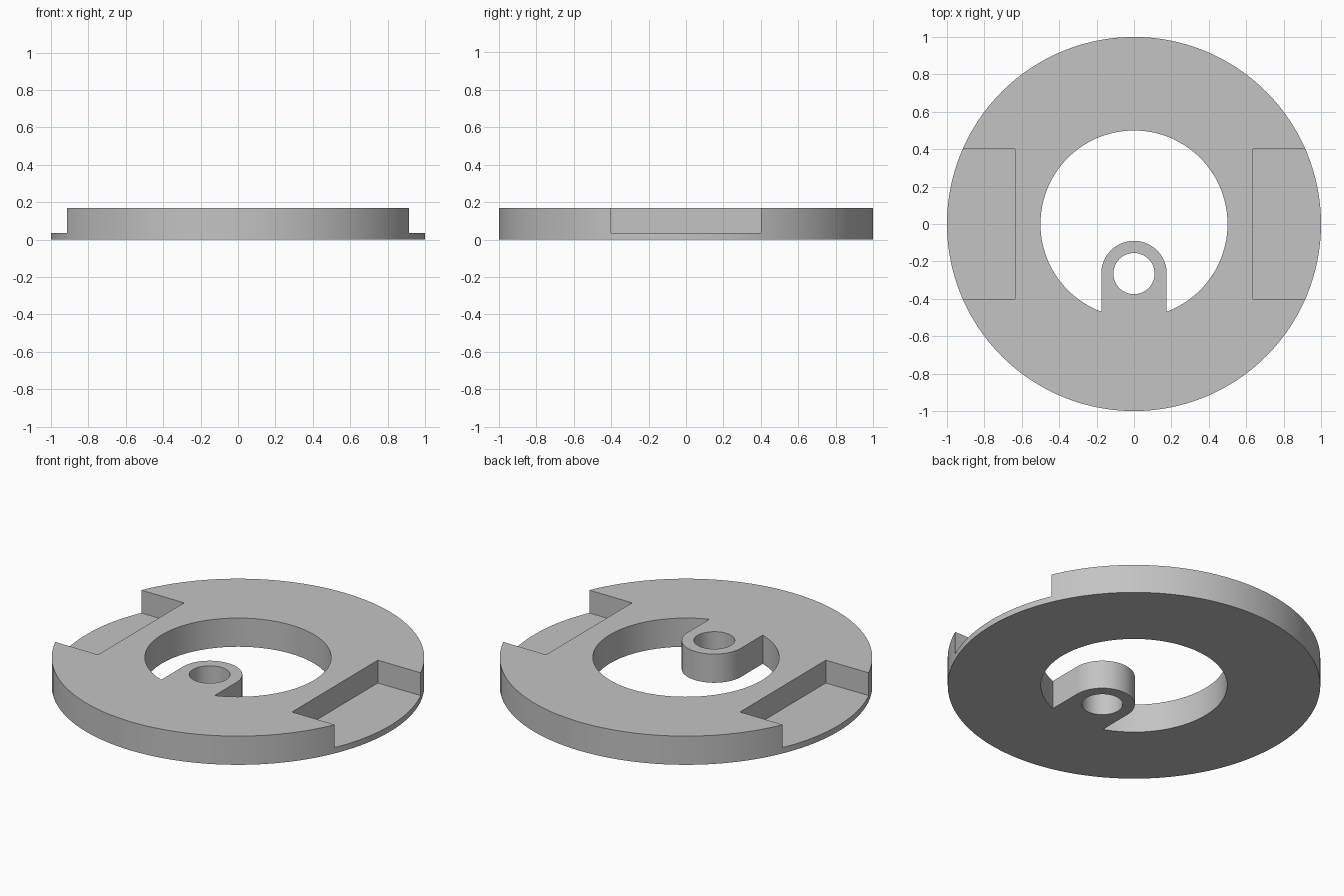
import bpy
import bmesh
from math import asin, cos, pi, radians, sin
from mathutils import Matrix

HEIGHT = 0.17
BORE_R = 0.5
TAB_R = 0.175
HOLE_R = 0.11
TAB_Y = -0.265
NOTCH_X = 0.635
NOTCH_HALF = 0.402
FLOOR = 0.035

if "Cube" in bpy.data.objects:
    bpy.data.objects.remove(bpy.data.objects["Cube"], do_unlink=True)

grey = bpy.data.materials.new("plain_grey")
grey.use_nodes = True
colour = (0.55, 0.55, 0.55, 1)
grey.diffuse_color = colour
grey.node_tree.nodes["Principled BSDF"].inputs["Base Color"].default_value = colour


def arc(radius, start, end, steps, y=0.0):
    """Points along an arc, both ends included."""
    angles = [start + (end - start) * i / steps for i in range(steps + 1)]
    return [(radius * cos(a), y + radius * sin(a)) for a in angles]


def circle(radius, steps, y=0.0):
    return arc(radius, 0, 2 * pi, steps, y)[:-1]


def make_object(name, bm):
    bmesh.ops.recalc_face_normals(bm, faces=bm.faces)
    mesh = bpy.data.meshes.new(name)
    bm.to_mesh(mesh)
    bm.free()
    mesh.materials.append(grey)
    obj = bpy.data.objects.new(name, mesh)
    bpy.context.collection.objects.link(obj)
    return obj


def extruded_plate(name, loops, height):
    """Fill an outline with holes, then extrude it upwards."""
    bm = bmesh.new()
    for loop in loops:
        verts = [bm.verts.new((x, y, 0)) for x, y in loop]
        for i, v in enumerate(verts):
            bm.edges.new((verts[i - 1], v))
    bmesh.ops.triangle_fill(bm, use_beauty=True, edges=bm.edges[:], normal=(0, 0, 1))
    top = bmesh.ops.extrude_face_region(bm, geom=bm.faces[:], use_keep_orig=True)
    moved = [g for g in top["geom"] if isinstance(g, bmesh.types.BMVert)]
    bmesh.ops.translate(bm, verts=moved, vec=(0, 0, height))
    return make_object(name, bm)


# Ring with a rounded, drilled tab reaching into the bore
gap = asin(TAB_R / BORE_R)
bore = arc(BORE_R, gap - pi / 2, 1.5 * pi - gap, 112)
bore += arc(TAB_R, pi, 0, 40, TAB_Y)
ring = extruded_plate("ring_with_tab",
                      [circle(1, 128), bore, circle(HOLE_R, 64, TAB_Y)], HEIGHT)

# Notch cutters on both sides
cutters = []
for side, name in ((1, "left_notch_cutter"), (-1, "right_notch_cutter")):
    bm = bmesh.new()
    place = Matrix.Translation((side * (NOTCH_X + 0.3), 0, FLOOR + 0.2))
    bmesh.ops.create_cube(bm, size=1,
                          matrix=place @ Matrix.Diagonal((0.6, 2 * NOTCH_HALF, 0.4, 1)))
    cutter = make_object(name, bm)
    cutter.hide_render = True
    cutters.append(cutter)
    cut = ring.modifiers.new(name, "BOOLEAN")
    cut.operation = "DIFFERENCE"
    cut.solver = "EXACT"
    cut.object = cutter

# Apply the cuts and smooth the round walls
bpy.ops.object.select_all(action="DESELECT")
ring.select_set(True)
bpy.context.view_layer.objects.active = ring
for modifier in list(ring.modifiers):
    bpy.ops.object.modifier_apply(modifier=modifier.name)
for cutter in cutters:
    bpy.data.objects.remove(cutter, do_unlink=True)
bpy.ops.object.shade_smooth_by_angle(angle=radians(30))
